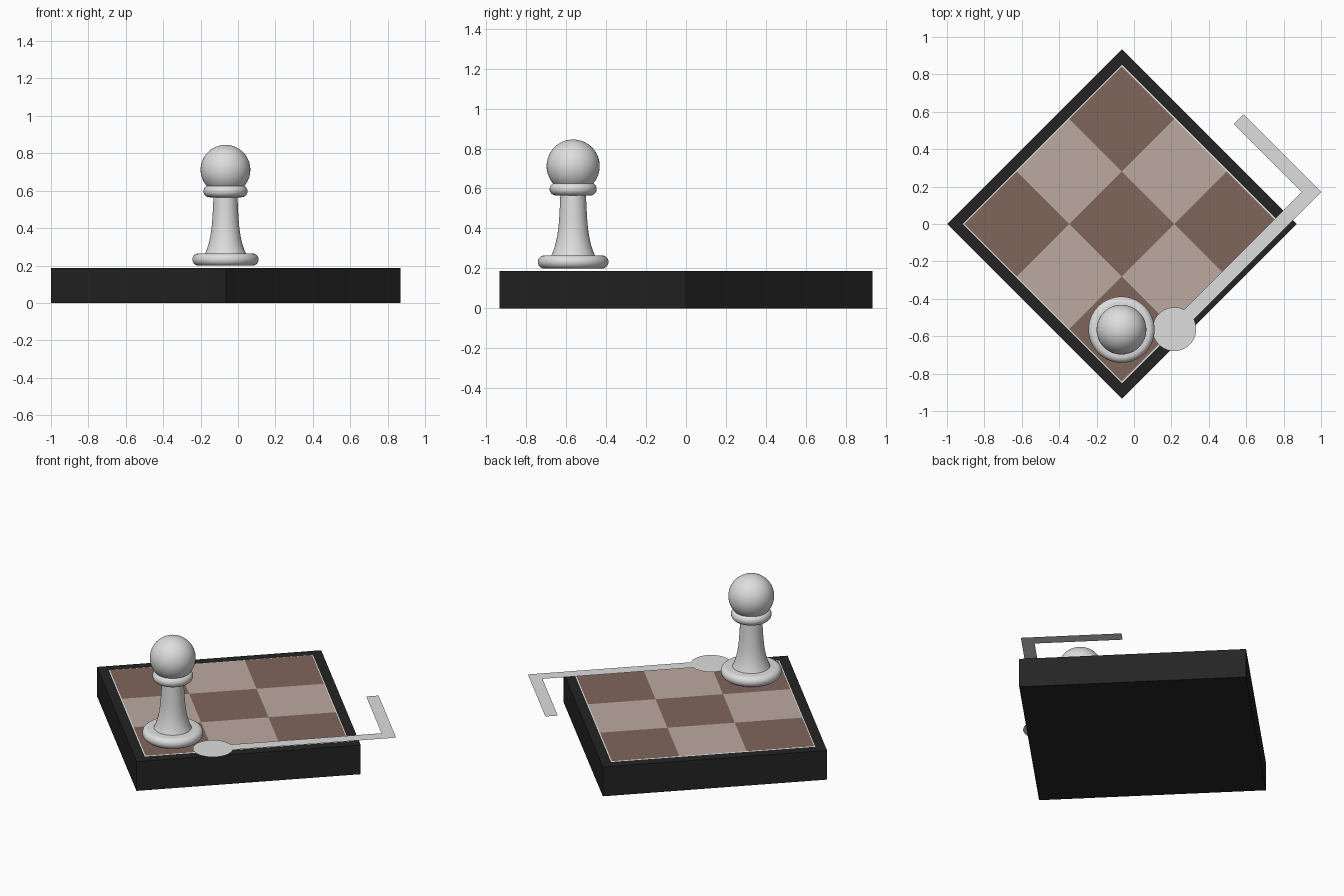
import bpy, bmesh, math

cube = bpy.data.objects.get("Cube")
if cube:
    bpy.data.objects.remove(cube)


def material(name, srgb):
    """Flat colour from 0-255 sRGB values."""
    lin = [((c / 255 + 0.055) / 1.055) ** 2.4 for c in srgb] + [1]
    m = bpy.data.materials.new(name)
    m.use_nodes = True
    m.diffuse_color = lin
    m.node_tree.nodes["Principled BSDF"].inputs["Base Color"].default_value = lin
    return m


black = material("black", (36, 36, 36))
white = material("white", (250, 250, 250))
dark_brown = material("dark brown", (127, 102, 91))
light_brown = material("light brown", (188, 169, 161))
grey = material("pale grey", (222, 222, 222))


def finish(bm, name, mats, location=(0, 0, 0), turn=0):
    mesh = bpy.data.meshes.new(name)
    bm.to_mesh(mesh)
    bm.free()
    for m in mats:
        mesh.materials.append(m)
    ob = bpy.data.objects.new(name, mesh)
    bpy.context.collection.objects.link(ob)
    ob.location = location
    ob.rotation_euler.z = turn
    return ob


def smooth(ob):
    bpy.ops.object.select_all(action="DESELECT")
    ob.select_set(True)
    bpy.context.view_layer.objects.active = ob
    bpy.ops.object.shade_smooth_by_angle(angle=math.radians(40))


def lathe(name, profile, location, steps=64):
    """Spin a list of (radius, height) points around z."""
    bm = bmesh.new()
    verts = [bm.verts.new((r, 0, z)) for r, z in profile]
    edges = [bm.edges.new(pair) for pair in zip(verts, verts[1:])]
    bmesh.ops.spin(bm, geom=verts + edges, cent=(0, 0, 0), axis=(0, 0, 1),
                   angle=math.tau, steps=steps, use_duplicate=False)
    bmesh.ops.remove_doubles(bm, verts=bm.verts, dist=1e-4)
    bmesh.ops.recalc_face_normals(bm, faces=bm.faces)
    ob = finish(bm, name, [grey], location)
    smooth(ob)


def rounded_disc(radius, low, high):
    """Profile of a disc with a half-round rim."""
    h = (high - low) / 2
    rim = [(radius - h + h * math.cos(a), low + h + h * math.sin(a))
           for a in [math.pi * (i / 12 - 0.5) for i in range(13)]]
    return [(0, low)] + rim + [(0, high)]


DIAG = math.pi / 4
CX = -0.065
TOP = 0.187

# Board body, standing on one corner toward the front
bm = bmesh.new()
bmesh.ops.create_cube(bm, size=1)
bmesh.ops.scale(bm, verts=bm.verts, vec=(1.322, 1.322, TOP))
finish(bm, "board_body", [black], (CX, 0, TOP / 2), DIAG)

# White edging, showing as a thin line around the tiles
bm = bmesh.new()
bmesh.ops.create_grid(bm, x_segments=1, y_segments=1, size=0.602)
finish(bm, "board_edging", [white], (CX, 0, TOP + 0.001), DIAG)

# Three by three chequered tiles
bm = bmesh.new()
bmesh.ops.create_grid(bm, x_segments=3, y_segments=3, size=0.596)
for f in bm.faces:
    c = f.calc_center_median()
    f.material_index = (round(c.x / 0.397) + round(c.y / 0.397)) % 2
finish(bm, "board_tiles", [dark_brown, light_brown], (CX, 0, TOP + 0.003), DIAG)

# Flat move marker: a disc with a bent arm, as one outline
bm = bmesh.new()
cx, cy, r, w = -0.245, -0.55, 0.117, 0.037
gap = math.asin(w / r)
outline = [(cx + r * math.cos(a), cy + r * math.sin(a))
           for a in [gap + (math.tau - 2 * gap) * i / 48 for i in range(49)]]
outline += [(0.829, cy - w), (0.829, 0), (0.756, 0), (0.756, cy + w)]
bm.faces.new([bm.verts.new((x, y, 0)) for x, y in outline])
bmesh.ops.triangulate(bm, faces=bm.faces)
finish(bm, "move_marker", [grey], (0, 0, 0.204), DIAG)

# Pawn, built from turned parts
spot = (-0.067, -0.565, 0)
lathe("pawn_base", rounded_disc(0.177, 0.199, 0.265), spot)
stem = []
for i in range(17):
    t = i / 16
    stem.append((0.064 + 0.014 * (1 - t) + 0.033 * (1 - t) ** 4, 0.26 + 0.31 * t))
lathe("pawn_stem", stem, spot)
lathe("pawn_collar", rounded_disc(0.118, 0.565, 0.629), spot)

bm = bmesh.new()
bmesh.ops.create_uvsphere(bm, u_segments=64, v_segments=32, radius=0.133)
smooth(finish(bm, "pawn_head", [grey], (spot[0], spot[1], 0.712)))
